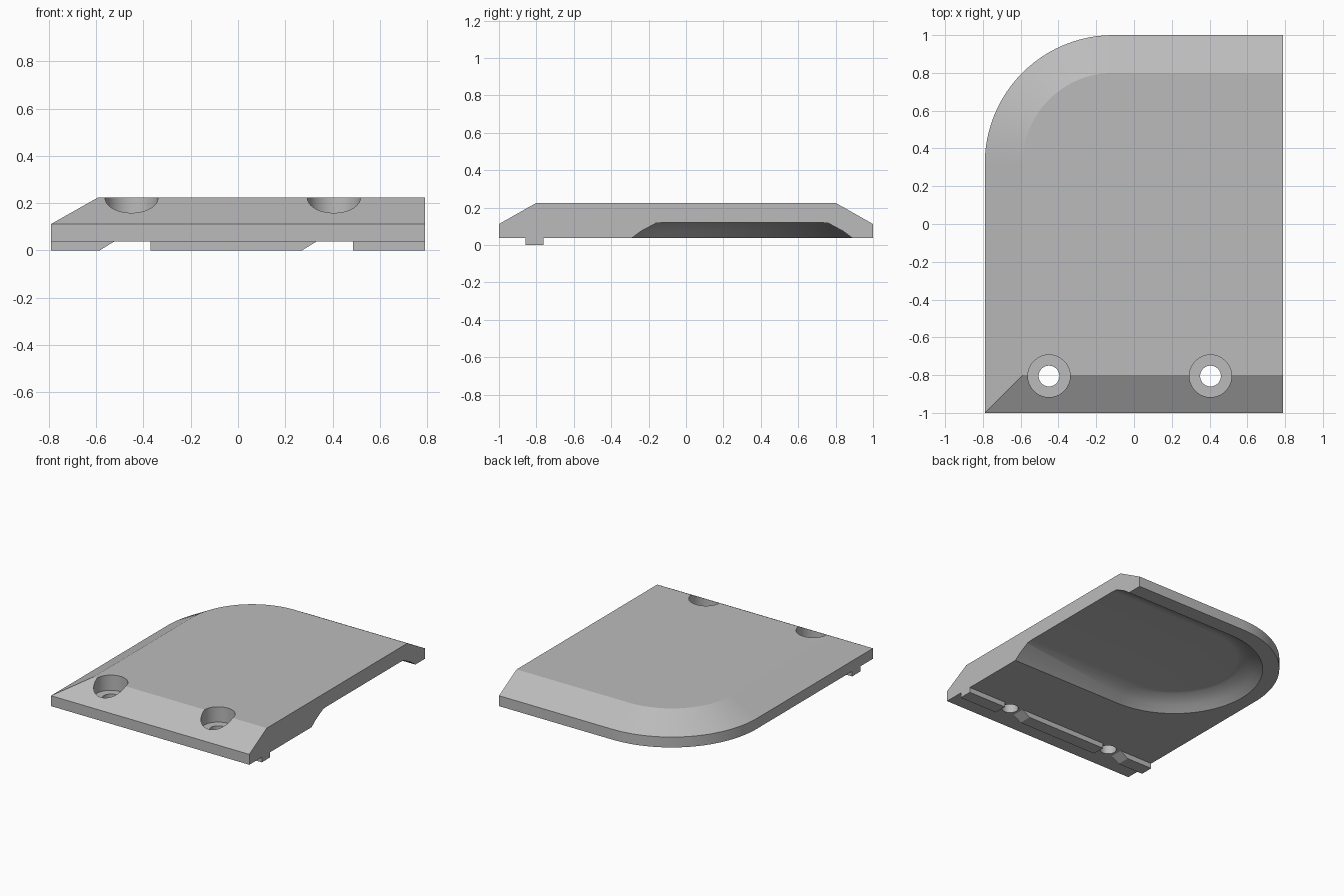
import bpy, bmesh, math

cube = bpy.data.objects.get("Cube")
if cube:
    bpy.data.objects.remove(cube, do_unlink=True)

grey = bpy.data.materials.new("plain_grey")
grey.use_nodes = True
colour = (0.5, 0.5, 0.5, 1)
grey.diffuse_color = colour
grey.node_tree.nodes["Principled BSDF"].inputs["Base Color"].default_value = colour

HALF_X, BASE, RIM, TOP = 0.79, 0.037, 0.112, 0.225


def loft(name, rings):
    """Solid skinned through equal-length rings of points, capped at both ends."""
    bm = bmesh.new()
    loops = [[bm.verts.new(p) for p in ring] for ring in rings]
    n = len(loops[0])
    for a, b in zip(loops, loops[1:]):
        for i in range(n):
            j = (i + 1) % n
            bm.faces.new((a[i], a[j], b[j], b[i]))
    bm.faces.new(loops[0][::-1])
    bm.faces.new(loops[-1])
    bmesh.ops.recalc_face_normals(bm, faces=bm.faces)
    mesh = bpy.data.meshes.new(name)
    bm.to_mesh(mesh)
    bm.free()
    mesh.materials.append(grey)
    ob = bpy.data.objects.new(name, mesh)
    bpy.context.collection.objects.link(ob)
    return ob


def arc(cx, cy, r, start, end, z, steps):
    angles = [math.radians(start + (end - start) * i / steps) for i in range(steps + 1)]
    return [(cx + r * math.cos(a), cy + r * math.sin(a), z) for a in angles]


def outline(inset, z):
    """Plate outline with one big rounded back corner."""
    y = 1 - inset
    return ([(inset - HALF_X, -y, z), (HALF_X, -y, z), (HALF_X, y, z)]
            + arc(-0.11, 0.32, 0.68 - inset, 90, 180, z, 24))


def pocket_ring(r, z):
    """Half-stadium open towards the flat side."""
    return [(1, 0.3 - r, z), (1, 0.3 + r, z)] + arc(-0.1, 0.3, r, 90, 270, z, 40)


def cut(target, cutter):
    cutter.hide_render = True
    mod = target.modifiers.new("cut", "BOOLEAN")
    mod.operation, mod.solver, mod.object = "DIFFERENCE", "EXACT", cutter
    bpy.context.view_layer.objects.active = target
    bpy.ops.object.modifier_apply(modifier=mod.name)
    bpy.data.objects.remove(cutter, do_unlink=True)


# Bevelled plate
plate = loft("plate", [outline(0, BASE), outline(0, RIM), outline(0.2, TOP)])

# Hollow underneath, running out through the flat side
profile = [(0.59, -0.1), (0.59, BASE), (0.54, 0.074), (0.46, 0.117), (0.42, 0.12)]
cut(plate, loft("pocket_cutter", [pocket_ring(r, z) for r, z in profile]))

# Counterbored screw holes
for x in (-0.45, 0.405):
    for r, low in ((0.112, 0.115), (0.055, -0.1)):
        cut(plate, loft("hole_cutter", [arc(x, -0.805, r, 0, 350, z, 35)
                                        for z in (low, 0.4)]))

# Locating rail under the front edge, interrupted at the holes
rails = []
for start, end, slant in ((-HALF_X, -0.585, 0.06), (-0.37, 0.27, 0.06), (0.485, HALF_X, 0)):
    section = [(start, 0), (end, 0), (end + slant, BASE), (start, BASE)]
    rails.append(loft("rail_segment", [[(x, y, z) for x, z in section]
                                       for y in (-0.857, -0.763)]))

# Smooth curves, crisp edges
bpy.ops.object.select_all(action="DESELECT")
plate.select_set(True)
bpy.context.view_layer.objects.active = plate
bpy.ops.object.shade_smooth_by_angle(angle=math.radians(29))
